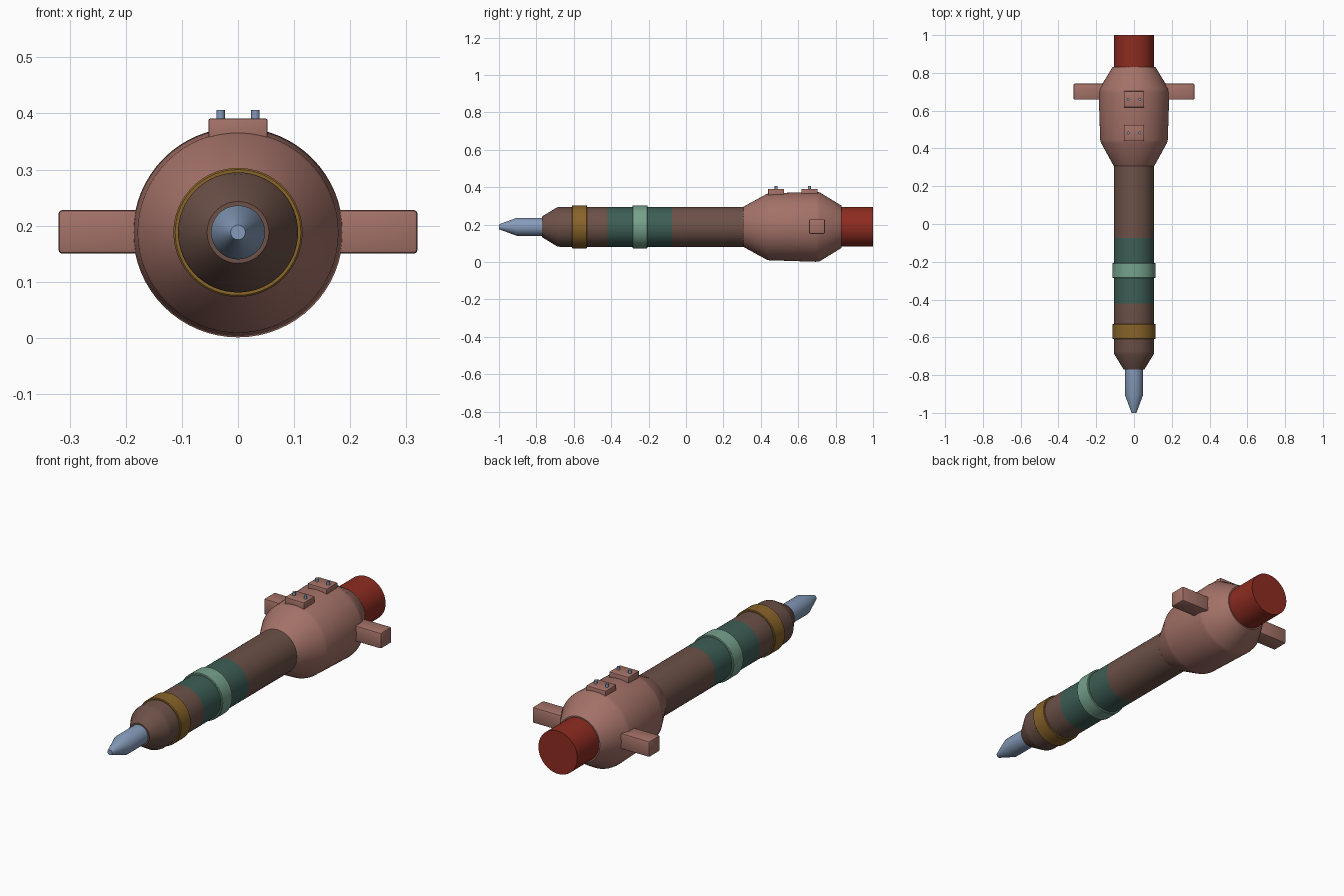
import bpy, bmesh, math
from mathutils import Matrix

if "Cube" in bpy.data.objects:
    bpy.data.objects.remove(bpy.data.objects["Cube"])

AXIS_Z = 0.188
SEGMENTS = 64


def material(name, rgb):
    m = bpy.data.materials.new(name)
    m.diffuse_color = (*rgb, 1.0)
    m.use_nodes = True
    m.node_tree.nodes["Principled BSDF"].inputs["Base Color"].default_value = m.diffuse_color
    return m


CLAY = material("clay pink", (0.37, 0.168, 0.138))
BROWN = material("dark brown", (0.15, 0.082, 0.064))
DARK_GREEN = material("dark green", (0.046, 0.112, 0.092))
MINT = material("pale green", (0.18, 0.36, 0.265))
GOLD = material("dull gold", (0.25, 0.128, 0.022))
RED = material("deep red", (0.27, 0.025, 0.015))
STEEL = material("blue steel", (0.235, 0.33, 0.49))


def finish(name, bm, mats, smooth=True):
    bmesh.ops.recalc_face_normals(bm, faces=bm.faces)
    mesh = bpy.data.meshes.new(name)
    bm.to_mesh(mesh)
    bm.free()
    obj = bpy.data.objects.new(name, mesh)
    bpy.context.collection.objects.link(obj)
    for m in mats:
        mesh.materials.append(m)
    if smooth:
        bpy.ops.object.select_all(action='DESELECT')
        obj.select_set(True)
        bpy.context.view_layer.objects.active = obj
        bpy.ops.object.shade_smooth_by_angle(angle=math.radians(25))
    return obj


def lathe(name, profile, mats, rule=None):
    """Turn (y, radius) points about the long axis, closing both ends."""
    bm = bmesh.new()
    rings = []
    for y, r in profile:
        rings.append([bm.verts.new((r * math.cos(a), y, AXIS_Z + r * math.sin(a)))
                      for a in (2 * math.pi * i / SEGMENTS for i in range(SEGMENTS))])
    for a, b in zip(rings, rings[1:]):
        for i in range(SEGMENTS):
            j = (i + 1) % SEGMENTS
            bm.faces.new((a[i], a[j], b[j], b[i]))
    bm.faces.new(rings[0])
    bm.faces.new(rings[-1])
    if rule:
        for f in bm.faces:
            f.material_index = rule(f.calc_center_median().y)
    return finish(name, bm, mats)


def box(name, lo, hi, mat, bevel):
    bm = bmesh.new()
    size = [h - l for l, h in zip(lo, hi)]
    mid = [(h + l) / 2 for l, h in zip(lo, hi)]
    bmesh.ops.create_cube(bm, size=1,
                          matrix=Matrix.Translation(mid) @ Matrix.Diagonal((*size, 1)))
    bmesh.ops.bevel(bm, geom=list(bm.edges), offset=bevel, segments=2,
                    profile=0.5, affect='EDGES')
    return finish(name, bm, [mat])


# Pointed metal tip
lathe("metal_tip", [(-1.0, 0.013), (-0.905, 0.048), (-0.76, 0.048)], [STEEL])

# Barrel with tapered nose and a painted grip band
lathe("barrel", [(-0.77, 0.055), (-0.69, 0.104), (-0.675, 0.107), (-0.42, 0.107),
                 (-0.075, 0.107), (0.33, 0.107)],
      [BROWN, DARK_GREEN], lambda y: int(-0.42 < y < -0.075))

# Raised collars
lathe("gold_collar", [(-0.61, 0.105), (-0.61, 0.112), (-0.607, 0.115), (-0.533, 0.115),
                      (-0.53, 0.112), (-0.53, 0.105)], [GOLD])
lathe("green_collar", [(-0.286, 0.105), (-0.286, 0.112), (-0.283, 0.115), (-0.209, 0.115),
                       (-0.206, 0.112), (-0.206, 0.105)], [MINT])

# Swollen rear housing
lathe("housing", [(0.305, 0.105), (0.31, 0.109), (0.43, 0.175), (0.445, 0.179),
                  (0.695, 0.187), (0.715, 0.184), (0.825, 0.117), (0.832, 0.112),
                  (0.832, 0.105)], [CLAY])

# Red end plug
lathe("end_plug", [(0.80, 0.106), (1.0, 0.106)], [RED])

# Side handles
for side, label in ((-1, "left"), (1, "right")):
    xs = sorted((side * 0.15, side * 0.32))
    box(label + "_handle", (xs[0], 0.658, 0.150), (xs[1], 0.743, 0.228), CLAY, 0.007)

# Raised top pads, each with two small pins
for label, y in (("front", 0.482), ("rear", 0.66)):
    box(label + "_pad", (-0.053, y - 0.043, 0.345), (0.053, y + 0.043, 0.391), CLAY, 0.004)
    for side, hand in ((-1, "left"), (1, "right")):
        bm = bmesh.new()
        bmesh.ops.create_cone(bm, cap_ends=True, segments=20, radius1=0.0075,
                              radius2=0.0075, depth=0.026,
                              matrix=Matrix.Translation((side * 0.031, y, 0.393)))
        finish(f"{label}_{hand}_pin", bm, [STEEL])
